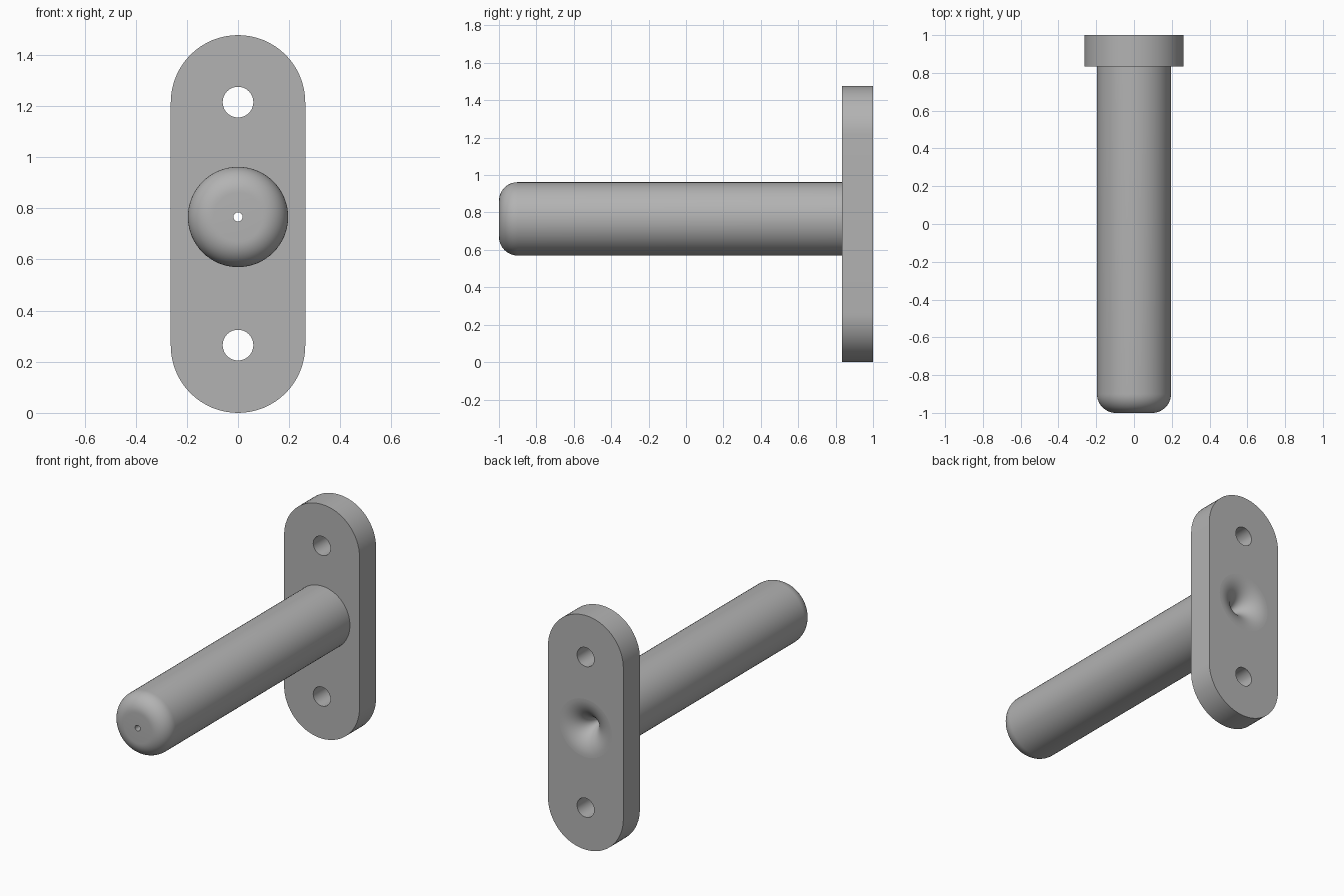
import bpy, bmesh, math

if "Cube" in bpy.data.objects:
    bpy.data.objects.remove(bpy.data.objects["Cube"])

FRONT, MID, BACK = -1.0, 0.835, 1.0      # y of peg tip, plate front, plate back
HALF_W, HEIGHT = 0.263, 1.477            # plate
PEG_Z, PEG_R, ROUND = 0.766, 0.196, 0.10
BORE_R, FLARE = 0.018, 0.165
SEG = 64

grey = bpy.data.materials.new("grey")
grey.diffuse_color = (0.45, 0.45, 0.45, 1)
grey.use_nodes = True
grey.node_tree.nodes["Principled BSDF"].inputs["Base Color"].default_value = grey.diffuse_color


def finish(bm, name):
    bmesh.ops.recalc_face_normals(bm, faces=bm.faces[:])
    mesh = bpy.data.meshes.new(name)
    bm.to_mesh(mesh)
    bm.free()
    mesh.materials.append(grey)
    obj = bpy.data.objects.new(name, mesh)
    bpy.context.collection.objects.link(obj)
    bpy.ops.object.select_all(action='DESELECT')
    obj.select_set(True)
    bpy.context.view_layer.objects.active = obj
    bpy.ops.object.shade_smooth_by_angle(angle=math.radians(35))
    return obj


def circle(r, z, n=SEG):
    return [(r * math.cos(2 * math.pi * i / n), z + r * math.sin(2 * math.pi * i / n))
            for i in range(n)]


def wall(bm, a, b):
    n = len(a)
    for i in range(n):
        bm.faces.new((a[i], a[(i + 1) % n], b[(i + 1) % n], b[i]))


# Mounting plate: stadium outline with two screw holes and the peg opening
half = SEG // 2
outline = [(HALF_W * math.cos(math.pi * i / half),
            HEIGHT - HALF_W + HALF_W * math.sin(math.pi * i / half)) for i in range(half + 1)]
outline += [(-x, HEIGHT - z) for x, z in outline]
screw_holes = [circle(0.06, 0.265, 40), circle(0.06, 1.215, 40)]

bm = bmesh.new()
sides = []
for y, opening in ((MID, PEG_R), (BACK, BORE_R + FLARE)):
    rings, edges = [], []
    for loop in [outline] + screw_holes + [circle(opening, PEG_Z)]:
        ring = [bm.verts.new((x, y, z)) for x, z in loop]
        edges += [bm.edges.new((ring[i - 1], ring[i])) for i in range(len(ring))]
        rings.append(ring)
    bmesh.ops.triangle_fill(bm, edges=edges, use_beauty=True, normal=(0, 1, 0))
    sides.append(rings)
for a, b in list(zip(*sides))[:3]:       # rim and screw hole walls
    wall(bm, a, b)
finish(bm, "mounting_plate")

# Peg: turned profile (radius, y) from plate, round the tip, through the bore to the flare
profile = [(PEG_R, MID)]
for i in range(13):
    t = math.pi / 2 * i / 12
    profile.append((PEG_R - ROUND + ROUND * math.cos(t), FRONT + ROUND - ROUND * math.sin(t)))
profile.append((BORE_R, FRONT))
for i in range(17):
    t = math.pi / 2 * i / 16
    profile.append((BORE_R + FLARE - FLARE * math.cos(t), BACK - FLARE + FLARE * math.sin(t)))

bm = bmesh.new()
rings = [[bm.verts.new((x, y, z)) for x, z in circle(r, PEG_Z)] for r, y in profile]
for a, b in zip(rings, rings[1:]):
    wall(bm, a, b)
peg = finish(bm, "peg")
# Normals point away from the solid
if peg.data.polygons[0].normal.x * peg.data.polygons[0].center.x < 0:
    peg.data.flip_normals()
